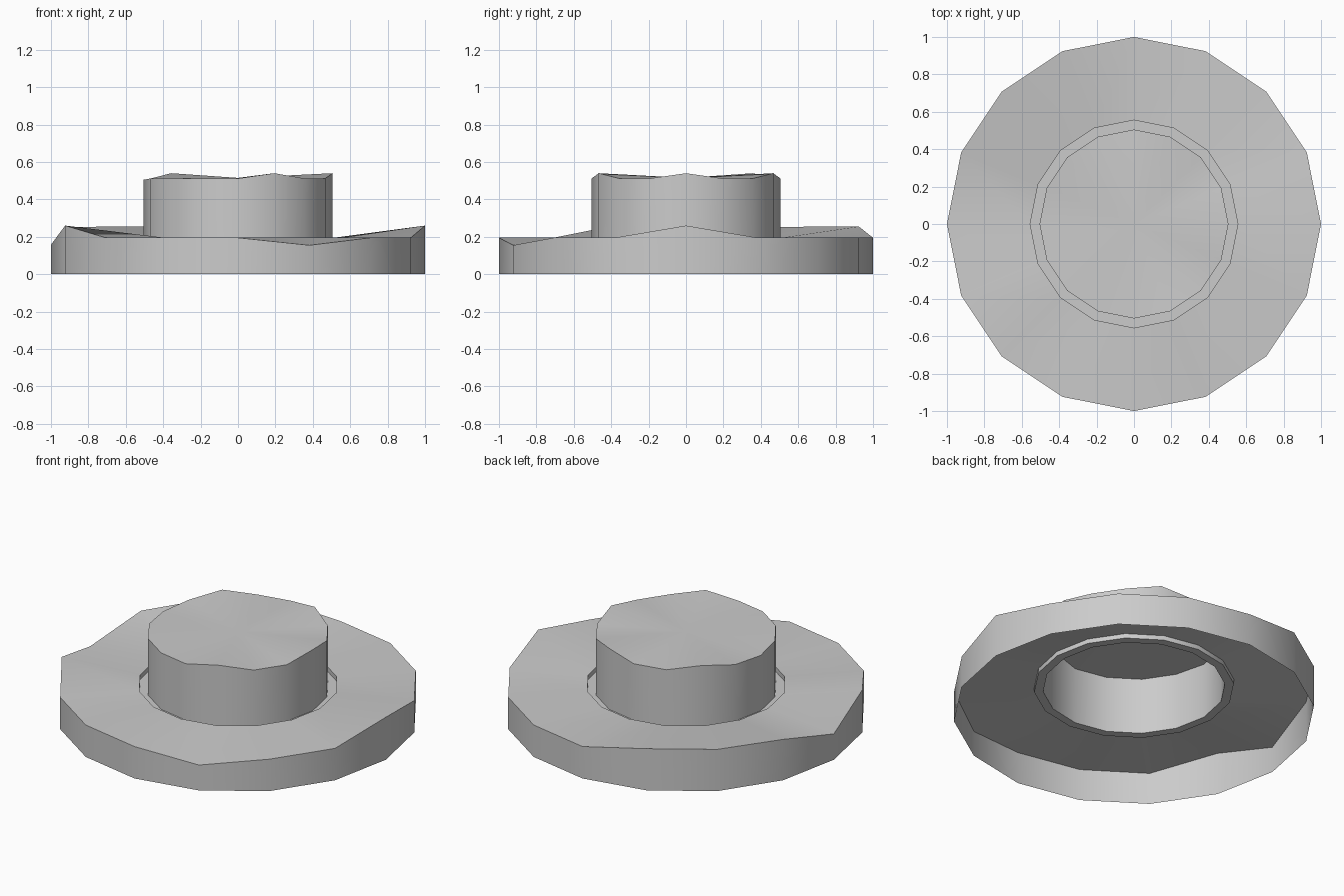
import bpy, bmesh, math

cube = bpy.data.objects.get("Cube")
if cube:
    bpy.data.objects.remove(cube)

SIDES = 16
grey = bpy.data.materials.new("plain_grey")
grey.use_nodes = True
grey.diffuse_color = (0.6, 0.6, 0.6, 1)
grey.node_tree.nodes["Principled BSDF"].inputs["Base Color"].default_value = grey.diffuse_color


def ring(bm, radius, base, bumps={}):
    """Ring of vertices, with uneven heights given by side number."""
    step = math.tau / SIDES
    return [bm.verts.new((radius * math.cos(i * step), radius * math.sin(i * step),
                          bumps.get(i, base))) for i in range(SIDES)]


def bridge(bm, lower, upper):
    for i in range(SIDES):
        j = (i + 1) % SIDES
        bm.faces.new((lower[i], lower[j], upper[j], upper[i]))


def finish(bm, name):
    mesh = bpy.data.meshes.new(name)
    bm.to_mesh(mesh)
    bm.free()
    obj = bpy.data.objects.new(name, mesh)
    mesh.materials.append(grey)
    bpy.context.collection.objects.link(obj)
    bpy.ops.object.select_all(action="DESELECT")
    bpy.context.view_layer.objects.active = obj
    obj.select_set(True)
    bpy.ops.object.shade_smooth_by_angle(angle=math.radians(30))


# Brim: open skirt, uneven sloping top and a shallow groove round the crown
bm = bmesh.new()
rim_bumps = {0: 0.26, 5: 0.255, 6: 0.255, 7: 0.25, 8: 0.158, 9: 0.26, 13: 0.155}
rings = [ring(bm, 1, 0), ring(bm, 1, 0.195, rim_bumps),
         ring(bm, 0.555, 0.195), ring(bm, 0.555, 0.167), ring(bm, 0.505, 0.167)]
for lower, upper in zip(rings, rings[1:]):
    bridge(bm, lower, upper)
finish(bm, "brim")

# Crown: hollow wall with an uneven top
bm = bmesh.new()
crown_bumps = {0: 0.54, 3: 0.54, 6: 0.54, 8: 0.505, 13: 0.54}
foot = ring(bm, 0.505, 0.167)
top = ring(bm, 0.505, 0.512, crown_bumps)
bridge(bm, foot, top)
centre = bm.verts.new((0, 0, 0.515))
for i in range(SIDES):
    bm.faces.new((top[i], top[(i + 1) % SIDES], centre))
finish(bm, "crown")
